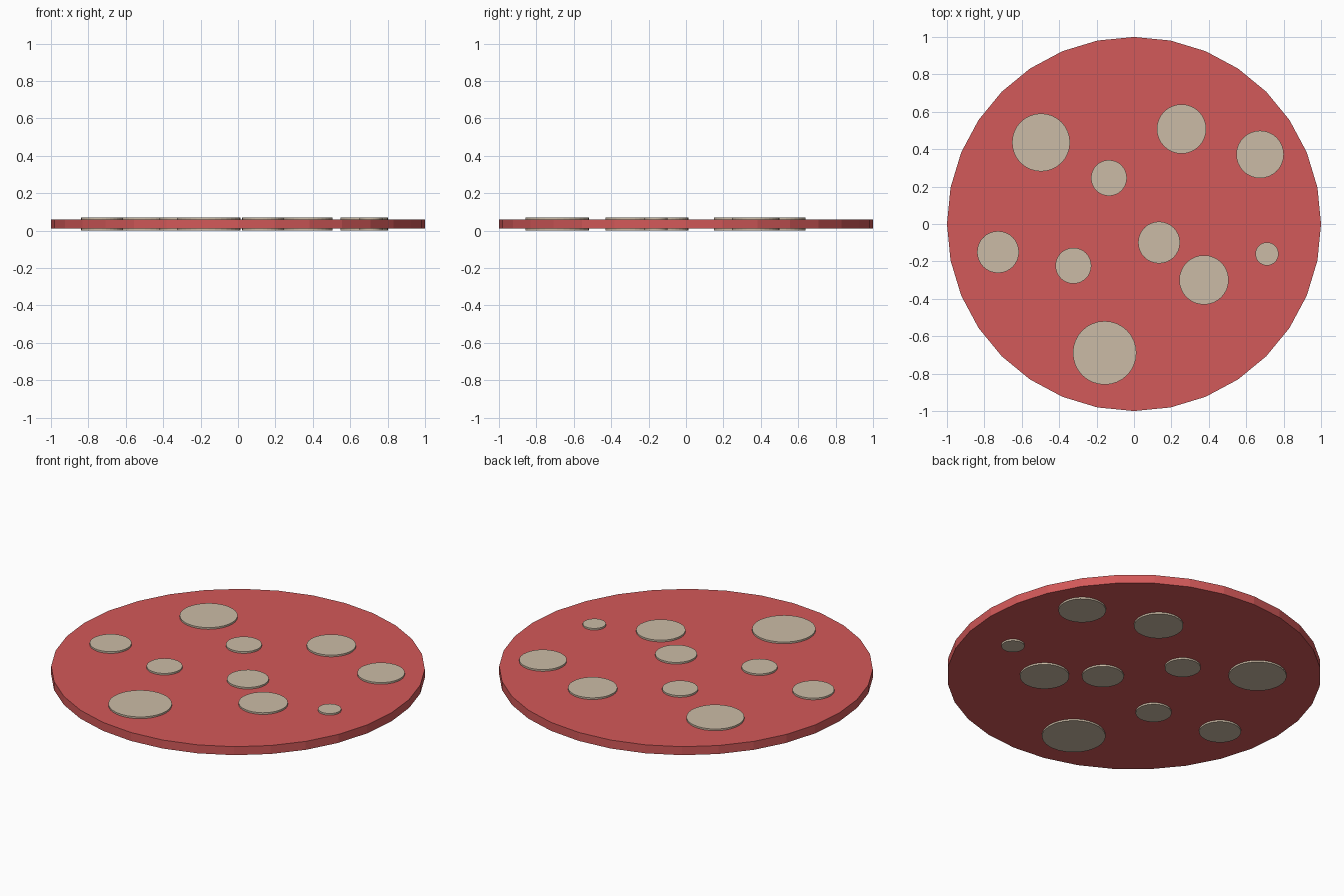
import bpy

if "Cube" in bpy.data.objects:
    bpy.data.objects.remove(bpy.data.objects["Cube"])

MID_Z = 0.035


def material(name, color):
    mat = bpy.data.materials.new(name)
    mat.diffuse_color = color
    mat.use_nodes = True
    mat.node_tree.nodes["Principled BSDF"].inputs["Base Color"].default_value = mat.diffuse_color
    return mat


def disc(name, x, y, radius, height, mat):
    bpy.ops.mesh.primitive_cylinder_add(vertices=32, radius=radius, depth=height,
                                        location=(x, y, MID_Z))
    obj = bpy.context.object
    obj.name = name
    obj.data.materials.append(mat)
    return obj


red = material("red", (0.65, 0.10, 0.10, 1))
cream = material("cream", (0.60, 0.50, 0.38, 1))

# Large round plate
disc("plate", 0, 0, 1.0, 0.05, red)

# Spots running through the plate, proud on both faces: x, y, radius
spots = [
    (-0.497, 0.436, 0.155),
    (0.254, 0.508, 0.132),
    (0.674, 0.372, 0.127),
    (-0.134, 0.246, 0.096),
    (-0.727, -0.150, 0.112),
    (-0.324, -0.223, 0.096),
    (0.134, -0.099, 0.112),
    (0.374, -0.299, 0.132),
    (0.711, -0.160, 0.062),
    (-0.157, -0.689, 0.170),
]
for i, (x, y, r) in enumerate(spots, 1):
    disc(f"spot_{i}", x, y, r, 0.07, cream)
